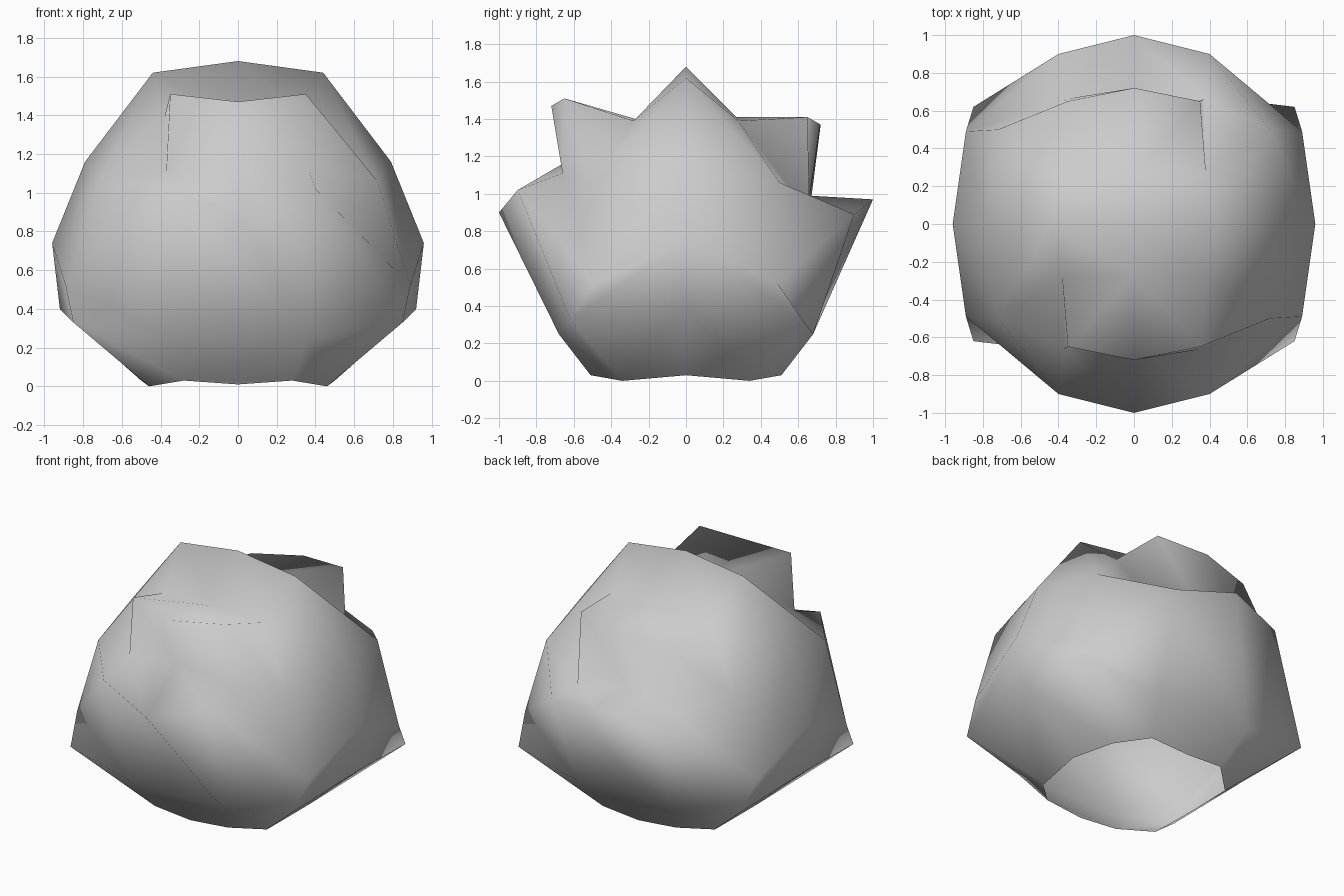
import bpy
import bmesh

cube = bpy.data.objects.get("Cube")
if cube:
    bpy.data.objects.remove(cube, do_unlink=True)


def flat_material(name, color):
    mat = bpy.data.materials.new(name)
    mat.use_nodes = True
    mat.diffuse_color = color
    mat.node_tree.nodes["Principled BSDF"].inputs["Base Color"].default_value = color
    return mat


# Named points of one quarter: (x, distance from the middle, front z, back z)
POINTS = {
    # crest running from side to side
    "crest_mid": (0, 0, 1.68, 1.68),
    "crest_end": (.44, 0, 1.62, 1.62),
    "shoulder": (.79, 0, 1.16, 1.16),
    "flank": (.96, 0, .74, .74),
    "low_flank": (.92, 0, .40, .40),
    # valley between the crest and the upper lip
    "valley_mid": (0, .27, 1.40, 1.41),
    "valley_end": (.38, .28, 1.39, 1.39),
    # upper lip and the fold under it
    "lip_mid": (0, .72, 1.47, 1.37),
    "lip_end": (.35, .65, 1.51, 1.41),
    "lip_corner": (.72, .50, 1.06, 1.06),
    "fold_mid": (0, .66, 1.16, .99),
    "fold_end": (.37, .66, 1.11, .90),
    # lower lip
    "brim_mid": (0, 1.0, .90, .97),
    "brim_end": (.40, .90, 1.02, .89),
    # low corner and belly
    "corner_top": (.89, .49, .52, .52),
    "corner_tip": (.85, .62, .33, .33),
    "belly_end": (.36, .68, .25, .25),
    # open bottom rim
    "rim_mid": (0, .52, .01, .01),
    "rim_near": (.28, .51, .03, .03),
    "rim_far": (.46, .34, 0, 0),
    "rim_side": (.50, 0, .03, .03),
}

SHARED_FACES = [
    "crest_mid crest_end valley_end valley_mid",
    "crest_end lip_corner valley_end",
    "crest_end shoulder lip_corner",
    "valley_mid valley_end lip_end",
    "valley_mid lip_end lip_mid",
    "lip_mid lip_end fold_end fold_mid",
    "fold_mid fold_end brim_end brim_mid",
    "shoulder flank corner_top lip_corner",
    "flank low_flank corner_tip",
    "flank corner_tip corner_top",
    "low_flank rim_far corner_tip",
    "low_flank rim_side rim_far",
    "belly_end corner_tip rim_far rim_near",
]

# Two diagonal quarters have swept corners, the other two have notched ones
SWEPT_FACES = [
    "valley_end lip_corner lip_end",
    "lip_end lip_corner fold_end",
    "fold_end lip_corner corner_top",
    "fold_end corner_top brim_end",
    "brim_end corner_top corner_tip",
    "brim_end corner_tip belly_end",
]
NOTCHED_FACES = [
    "valley_end lip_corner fold_end",
    "valley_end fold_end lip_end",
    "fold_end lip_corner brim_end",
    "lip_corner corner_top brim_end",
    "brim_end corner_top belly_end",
    "belly_end corner_top corner_tip",
]


def build_quarter(bm, side, back):
    """Add one quarter of the shell, mirrored to its side and end."""
    depth = 1 if back else -1
    notched = side * depth > 0
    verts = {}
    for name, (x, y, z_front, z_back) in POINTS.items():
        z = z_back if back else z_front
        verts[name] = bm.verts.new((x * side, y * depth, z))
    # the upper lip droops at one back corner
    if back and not notched:
        verts["lip_end"].co.z -= .09
    for names in SHARED_FACES + (NOTCHED_FACES if notched else SWEPT_FACES):
        loop = [verts[n] for n in names.split()]
        if notched:
            loop.reverse()
        bm.faces.new(loop)
    return verts


def build_belly(bm, swept, notched):
    """Join two quarters below the lower lip, creased along one diagonal."""
    brim = swept["brim_mid"]
    belly = swept["belly_end"]
    bm.faces.new((brim, swept["brim_end"], belly))
    bm.faces.new((brim, belly, notched["brim_end"]))
    bm.faces.new((notched["brim_end"], belly, notched["belly_end"]))
    bm.faces.new((notched["belly_end"], belly, swept["rim_near"],
                  swept["rim_mid"], notched["rim_near"]))


# Folded round shell
bm = bmesh.new()
for back in (False, True):
    swept_side = -1 if back else 1
    swept = build_quarter(bm, swept_side, back)
    notched = build_quarter(bm, -swept_side, back)
    build_belly(bm, swept, notched)
bmesh.ops.remove_doubles(bm, verts=bm.verts, dist=.001)
bm.normal_update()
top = max(bm.faces, key=lambda f: f.calc_center_median().z)
if top.normal.z < 0:
    bmesh.ops.reverse_faces(bm, faces=bm.faces)
for face in bm.faces:
    face.smooth = True

mesh = bpy.data.meshes.new("folded_shell")
bm.to_mesh(mesh)
bm.free()
mesh.materials.append(flat_material("plain grey", (.6, .6, .6, 1)))
shell = bpy.data.objects.new("folded_shell", mesh)
bpy.context.collection.objects.link(shell)
